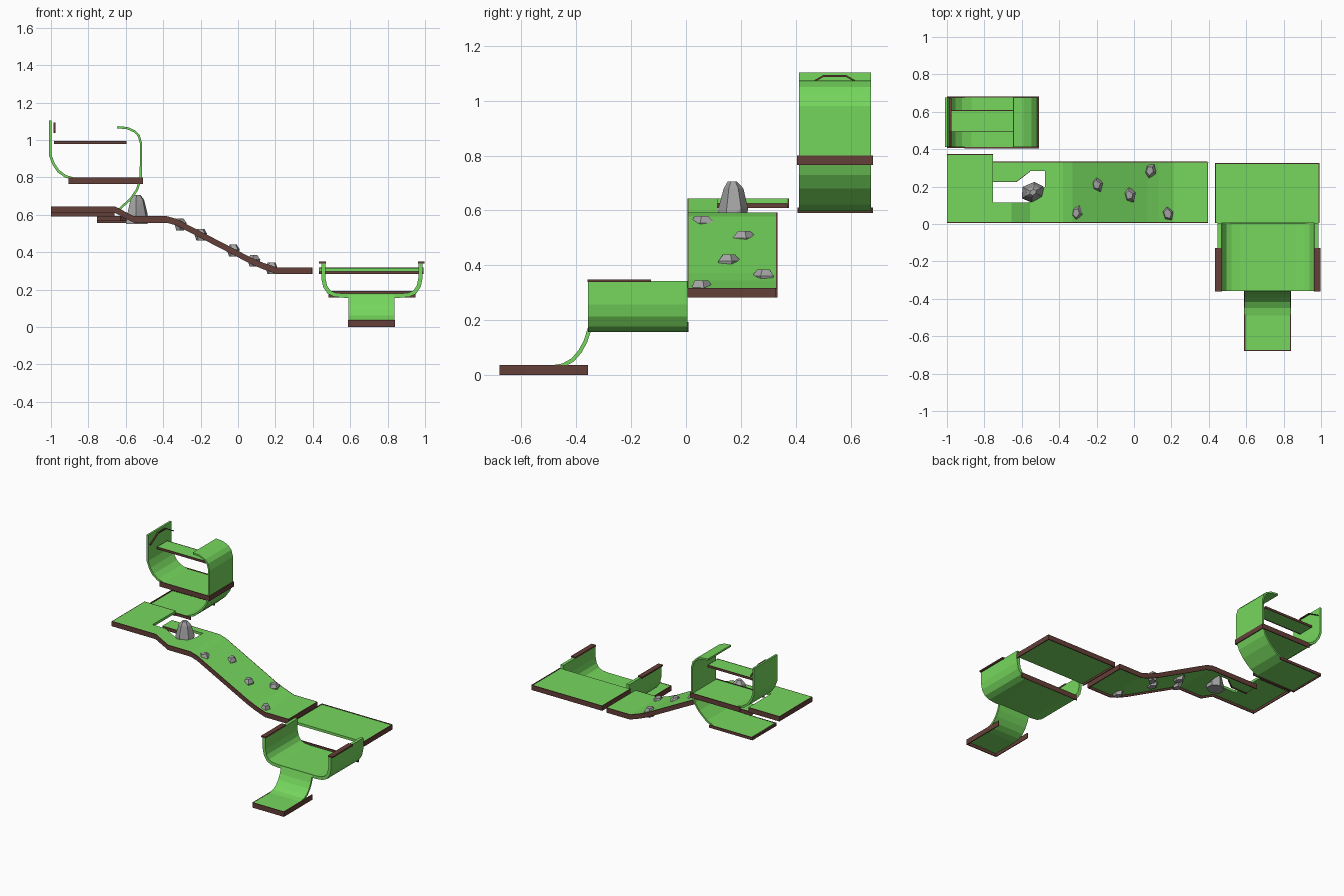
import bpy, bmesh, math, random
from mathutils import Matrix

if "Cube" in bpy.data.objects:
    bpy.data.objects.remove(bpy.data.objects["Cube"])

random.seed(4)

def material(name, col):
    m = bpy.data.materials.new(name)
    m.diffuse_color = (*col, 1)
    m.use_nodes = True
    m.node_tree.nodes["Principled BSDF"].inputs["Base Color"].default_value = m.diffuse_color
    return m

GREEN = material("turf", (0.18, 0.68, 0.11))
BROWN = material("edging", (0.13, 0.05, 0.04))
GREY = material("stone", (0.36, 0.36, 0.36))

def surface(name, polys, thick, mat, offset=-1):
    """Faces from point lists, welded and given thickness."""
    bm = bmesh.new()
    for poly in polys:
        bm.faces.new([bm.verts.new(p) for p in poly])
    bmesh.ops.remove_doubles(bm, verts=bm.verts, dist=0.0005)
    me = bpy.data.meshes.new(name)
    bm.to_mesh(me)
    bm.free()
    ob = bpy.data.objects.new(name, me)
    bpy.context.collection.objects.link(ob)
    me.materials.append(mat)
    s = ob.modifiers.new("thickness", 'SOLIDIFY')
    s.thickness, s.offset, s.use_even_offset = thick, offset, True
    return ob

def ribbon(name, profile, lo, hi, axis, thick, mat=GREEN, offset=-1):
    """Sweep a bent profile (u, z) straight along x or y."""
    def P(p, t):
        return (p[0], t, p[1]) if axis == 'y' else (t, p[0], p[1])
    return surface(name, [[P(a, lo), P(b, lo), P(b, hi), P(a, hi)]
                          for a, b in zip(profile, profile[1:])], thick, mat, offset)

def edging(name, pts, h=0.035, thick=0.006):
    """Board hanging down from a path."""
    down = lambda p: (p[0], p[1], p[2] - h)
    return surface(name, [[a, b, down(b), down(a)] for a, b in zip(pts, pts[1:])], thick, BROWN, 0)

def rock(name, loc, levels, rot=0, sides=5):
    """Rough stone: hull of jittered rings (rx, ry, z)."""
    bm = bmesh.new()
    for rx, ry, z in levels:
        for i in range(sides):
            a = math.tau * i / sides
            k = random.uniform(0.88, 1.08)
            bm.verts.new((rx * k * math.cos(a), ry * k * math.sin(a), z))
    h = bmesh.ops.convex_hull(bm, input=bm.verts)
    bmesh.ops.delete(bm, geom=list({g for g in h["geom_interior"] + h["geom_unused"]
                                    if isinstance(g, bmesh.types.BMVert)}), context='VERTS')
    bmesh.ops.transform(bm, matrix=Matrix.Translation(loc) @ Matrix.Rotation(rot, 4, 'Z'), verts=bm.verts)
    me = bpy.data.meshes.new(name)
    bm.to_mesh(me)
    bm.free()
    me.materials.append(GREY)
    bpy.context.collection.objects.link(bpy.data.objects.new(name, me))

# Sloped fairway: upper platform, two paths round the hole, then the hill
T, L, M = 0.643, 0.592, 0.01
hill = [(-.476, L), (-.38, L), (-.33, .578), (.07, .371), (.13, .345), (.21, .317), (.392, .317)]
polys = [
    [(-1, M, T), (-.755, M, T), (-.755, .115, T), (-.755, .37, T), (-1, .37, T)],
    [(-.755, M, T), (-.655, M, T), (-.655, .115, T), (-.755, .115, T)],
    [(-.655, M, T), (-.557, M, L), (-.557, .115, L), (-.655, .115, T)],
    [(-.557, M, L), (-.476, M, L), (-.476, .2, L), (-.557, .115, L)],
    [(-.755, .227, L), (-.63, .227, L), (-.63, .328, L), (-.755, .328, L)],
    [(-.63, .227, L), (-.556, .283, L), (-.556, .328, L), (-.63, .328, L)],
    [(-.556, .283, L), (-.476, .283, L), (-.476, .328, L), (-.556, .328, L)],
    [(-.476, M, L), (-.38, M, L), (-.38, .328, L), (-.476, .328, L), (-.476, .283, L), (-.476, .2, L)]]
for (a, za), (b, zb) in zip(hill[1:], hill[2:]):
    polys.append([(a, M, za), (b, M, zb), (b, .328, zb), (a, .328, za)])
surface("sloped_fairway", polys, 0.018, GREEN)
edging("fairway_front_edging", [(-.755, .372, T), (-.998, .372, T), (-.998, .008, T), (-.655, .008, T), (-.557, .008, L)]
       + [(x, .008, z) for x, z in hill] + [(.394, .33, .317)])
edging("fairway_back_edging", [(x, .33, z) for x, z in reversed(hill)] + [(-.755, .33, L)])
edging("hole_back_edging", [(-.755, .227, L), (-.63, .227, L), (-.556, .283, L)], 0.025)

# Stones on the hill and the big boulder in the hole
for i, (x, y, z) in enumerate([(-.31, .06, .55), (-.2, .21, .495), (-.025, .155, .41), (.085, .285, .355), (.18, .055, .315)]):
    rock(f"hill_stone_{i}", (x, y, z), [(.024, .032, -.033), (.034, .046, .005), (.02, .026, .03)], random.uniform(-.4, .4))
rock("boulder", (-.54, .17, .55), [(.066, .055, 0), (.063, .05, .06), (.045, .034, .13), (.02, .015, .156)], .5, 6)

# Loop: lower deck curling up into the right wall and overhanging lip
A, B = 0.412, 0.675
ribbon("loop_right_wall", [(-.99, .596), (-.69, .598), (-.634, .622), (-.57, .68), (-.535, .73), (-.514, .79), (-.512, .98),
                           (-.525, 1.025), (-.548, 1.05), (-.59, 1.069), (-.645, 1.074)], A, B, 'y', 0.012, offset=1)
ribbon("loop_left_wall", [(-.997, 1.103), (-.997, .92), (-.98, .875), (-.955, .838), (-.92, .812), (-.87, .797), (-.515, .797)],
       A, B, 'y', 0.014)
edging("lower_deck_edging", [(-.66, A - .003, .61), (-.998, A - .003, .61), (-.998, B + .003, .61), (-.66, B + .003, .61)], 0.02)
edging("mid_deck_edging", [(-.905, A - .004, .8), (-.512, A - .004, .8), (-.512, B + .004, .8), (-.905, B + .004, .8)])
ribbon("loop_crossbar", [(-.985, .992), (-.6, .992)], .495, .605, 'y', 0.012)
edging("crossbar_edging", [(-.985, .493, .993), (-.598, .493, .993), (-.598, .607, .993), (-.985, .607, .993)], 0.016, 0.004)
edging("loop_arch_trim", [(-.982, .412, 1.043), (-.982, .46, 1.07), (-.982, .5, 1.093), (-.982, .585, 1.093),
                          (-.982, .625, 1.07), (-.982, .673, 1.043)], 0.007, 0.01)

# Landing platform beside the end of the hill
ribbon("landing", [(.437, .314), (.988, .314)], .005, .322, 'y', 0.018)
edging("landing_edging", [(.436, .005, .317), (.436, .324, .317), (.99, .324, .317), (.99, .005, .317)])

# Half pipe, mirrored profile about its centre line
C = 0.716
half = [(.248, .342), (.248, .26), (.24, .222), (.222, .195), (.195, .183), (.15, .178)]
ribbon("half_pipe", [(C - d, z) for d, z in half] + [(C + d, z) for d, z in reversed(half)], -.358, .005, 'y', 0.022)
for side, s in (("left", -1), ("right", 1)):
    x = sorted((C + s * .246, C + s * .282))
    ribbon(f"half_pipe_{side}_lip", [(x[0], .349), (x[1], .349)], -.36, -.127, 'y', 0.01, BROWN)
edging("half_pipe_back_edging", [(.485, .006, .193), (.948, .006, .193)], 0.036)

# Exit chute down to the ground tray
ribbon("exit_chute", [(-.358, .172), (-.373, .125), (-.392, .09), (-.418, .06), (-.45, .042), (-.49, .035), (-.675, .035)],
       .592, .836, 'x', 0.014)
edging("chute_edging", [(.592, -.358, .036), (.592, -.677, .036), (.836, -.677, .036), (.836, -.358, .036)], 0.036)
